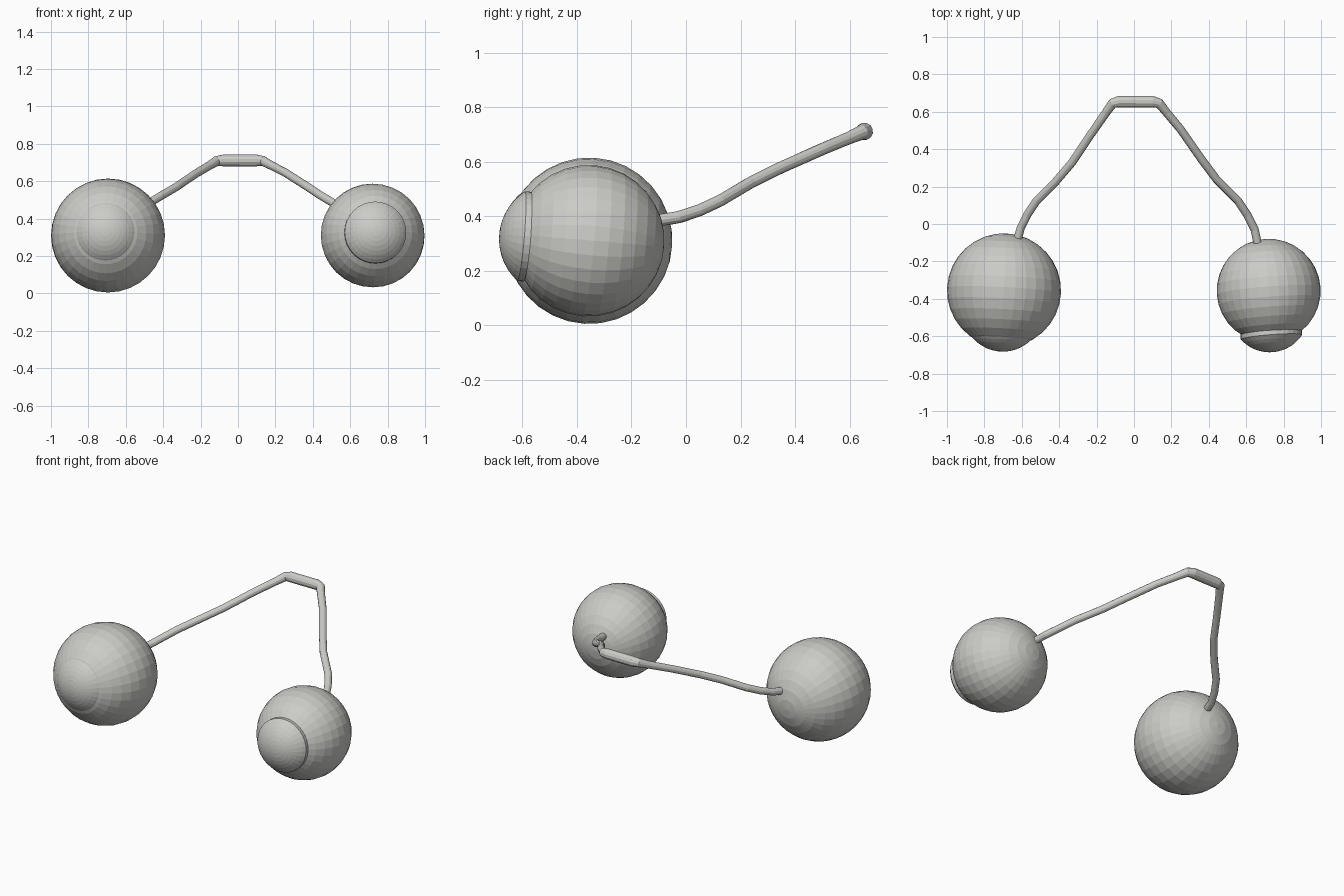
import bpy, bmesh, math
from mathutils import Vector, Matrix

cube = bpy.data.objects.get("Cube")
if cube:
    bpy.data.objects.remove(cube, do_unlink=True)

grey = bpy.data.materials.new("warm grey")
grey.use_nodes = True
colour = (0.6, 0.6, 0.57, 1)
grey.diffuse_color = colour
grey.node_tree.nodes["Principled BSDF"].inputs["Base Color"].default_value = colour


def aim(direction, centre):
    """Matrix that turns local z to the gaze direction at a centre."""
    turn = Vector(direction).to_track_quat('Z', 'Y').to_matrix().to_4x4()
    return Matrix.Translation(centre) @ turn


def finish(name, bm, matrix):
    bmesh.ops.recalc_face_normals(bm, faces=bm.faces)
    mesh = bpy.data.meshes.new(name)
    bm.to_mesh(mesh)
    bm.free()
    mesh.transform(matrix)
    mesh.materials.append(grey)
    obj = bpy.data.objects.new(name, mesh)
    bpy.context.collection.objects.link(obj)
    return obj


def eyeball(name, centre, radius, gaze):
    bm = bmesh.new()
    bmesh.ops.create_uvsphere(bm, u_segments=32, v_segments=16, radius=radius)
    finish(name, bm, aim(gaze, centre))


def cornea(name, rim_centre, gaze, rim=0.165, depth=0.08, band=0.024):
    """Domed cap with a short straight band behind its rim."""
    ball = (rim * rim + depth * depth) / (2 * depth)
    sweep = math.asin(rim / ball)
    profile = [(ball * math.sin(sweep * i / 7),
                ball * math.cos(sweep * i / 7) - ball + depth) for i in range(8)]
    profile += [(rim, -band), (0, -band)]
    bm = bmesh.new()
    verts = [bm.verts.new((r, 0, h)) for r, h in profile]
    edges = [bm.edges.new(pair) for pair in zip(verts, verts[1:])]
    bmesh.ops.spin(bm, geom=verts + edges, axis=(0, 0, 1), cent=(0, 0, 0),
                   angle=math.tau, steps=32)
    bmesh.ops.remove_doubles(bm, verts=bm.verts, dist=0.0005)
    finish(name, bm, aim(gaze, rim_centre))


def nerve(name, points):
    """Round tube through points of x, y, z and radius."""
    curve = bpy.data.curves.new(name, 'CURVE')
    curve.dimensions = '3D'
    curve.bevel_depth = 1
    curve.bevel_resolution = 4
    curve.use_fill_caps = True
    spline = curve.splines.new('POLY')
    spline.points.add(len(points) - 1)
    spline.use_smooth = False
    for point, (x, y, z, radius) in zip(spline.points, points):
        point.co = (x, y, z, 1)
        point.radius = radius
    curve.materials.append(grey)
    obj = bpy.data.objects.new(name, curve)
    bpy.context.collection.objects.link(obj)
    bpy.ops.object.select_all(action='DESELECT')
    obj.select_set(True)
    bpy.context.view_layer.objects.active = obj
    bpy.ops.object.convert(target='MESH')


# Eyes: the right one is a little larger
right_gaze, left_gaze = (-0.05, -1, 0.06), (0.075, -1, 0.085)
eyeball("right_eyeball", (-0.695, -0.355, 0.31), 0.305, right_gaze)
eyeball("left_eyeball", (0.72, -0.357, 0.31), 0.278, left_gaze)
cornea("right_cornea", (-0.708, -0.605, 0.328), right_gaze, depth=0.077)
cornea("left_cornea", (0.735, -0.605, 0.327), left_gaze)

# Nerves: thin stalks that meet in a thicker crossbar
thin, thick = 0.022, 0.032
nerve("right_nerve", [
    (-0.625, -0.09, 0.385, thin), (-0.605, -0.02, 0.398, thin), (-0.57, 0.05, 0.422, thin),
    (-0.52, 0.125, 0.457, thin), (-0.42, 0.225, 0.517, thin),
    (-0.33, 0.33, 0.57, thin), (-0.23, 0.48, 0.638, thin),
    (-0.15, 0.595, 0.686, 0.023), (-0.115, 0.645, 0.708, 0.027),
    (-0.08, 0.654, 0.711, thick), (0.01, 0.654, 0.711, thick)])
nerve("left_nerve", [
    (0.66, -0.1, 0.385, thin), (0.645, -0.03, 0.396, thin), (0.605, 0.05, 0.422, thin),
    (0.555, 0.125, 0.457, thin), (0.44, 0.24, 0.525, thin),
    (0.365, 0.34, 0.575, thin), (0.25, 0.505, 0.648, thin),
    (0.175, 0.595, 0.686, 0.023), (0.135, 0.645, 0.708, 0.027),
    (0.1, 0.654, 0.711, thick), (0.01, 0.654, 0.711, thick)])
